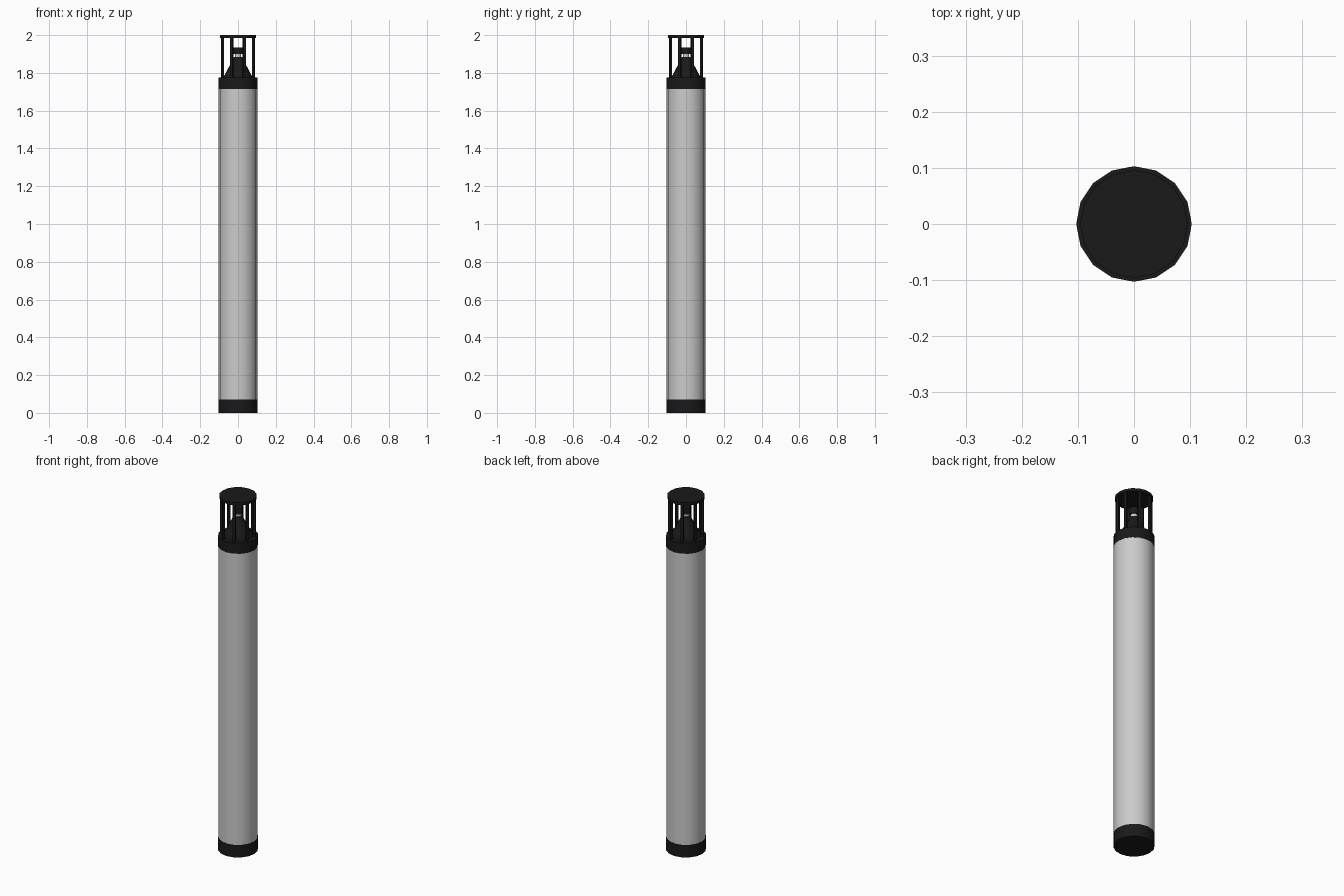
import bpy, math
from mathutils import Matrix

if "Cube" in bpy.data.objects:
    bpy.data.objects.remove(bpy.data.objects["Cube"])

black = bpy.data.materials.new("black")
black.diffuse_color = (0.01, 0.01, 0.01, 1)
black.use_nodes = True
black.node_tree.nodes["Principled BSDF"].inputs["Base Color"].default_value = black.diffuse_color


def finish(obj, name, mat):
    obj.name = name
    if mat:
        obj.data.materials.append(mat)
    bpy.ops.object.shade_smooth_by_angle(angle=math.radians(30))
    return obj


def tube(name, r1, r2, z0, z1, mat=None, sides=16):
    bpy.ops.mesh.primitive_cone_add(vertices=sides, radius1=r1, radius2=r2,
                                    depth=z1 - z0, location=(0, 0, (z0 + z1) / 2))
    return finish(bpy.context.object, name, mat)


# Post: base band, grey shaft, collar
tube("base_band", 0.103, 0.103, 0.0, 0.07, black)
tube("shaft", 0.102, 0.102, 0.07, 1.715)
tube("collar", 0.103, 0.103, 1.715, 1.775, black)

# Lamp inside the cage: cone, grey neck, dark head
tube("reflector_cone", 0.078, 0.02, 1.775, 1.885, black)
tube("lamp_neck", 0.017, 0.017, 1.885, 1.9)
tube("lamp_head", 0.024, 0.024, 1.9, 1.935, black)

# Cage bars around the lamp
for i in range(8):
    a = math.radians(22.5 + 45 * i)
    bpy.ops.mesh.primitive_cube_add(size=1)
    bar = bpy.context.object
    bar.data.transform(Matrix.Rotation(a, 4, 'Z')
                       @ Matrix.Translation((0.088, 0, 1.88))
                       @ Matrix.Diagonal((0.012, 0.014, 0.22, 1)))
    bar.name = "cage_bar"
    bar.data.materials.append(black)

# Top cap
tube("top_cap", 0.096, 0.096, 1.985, 2.0, black)
